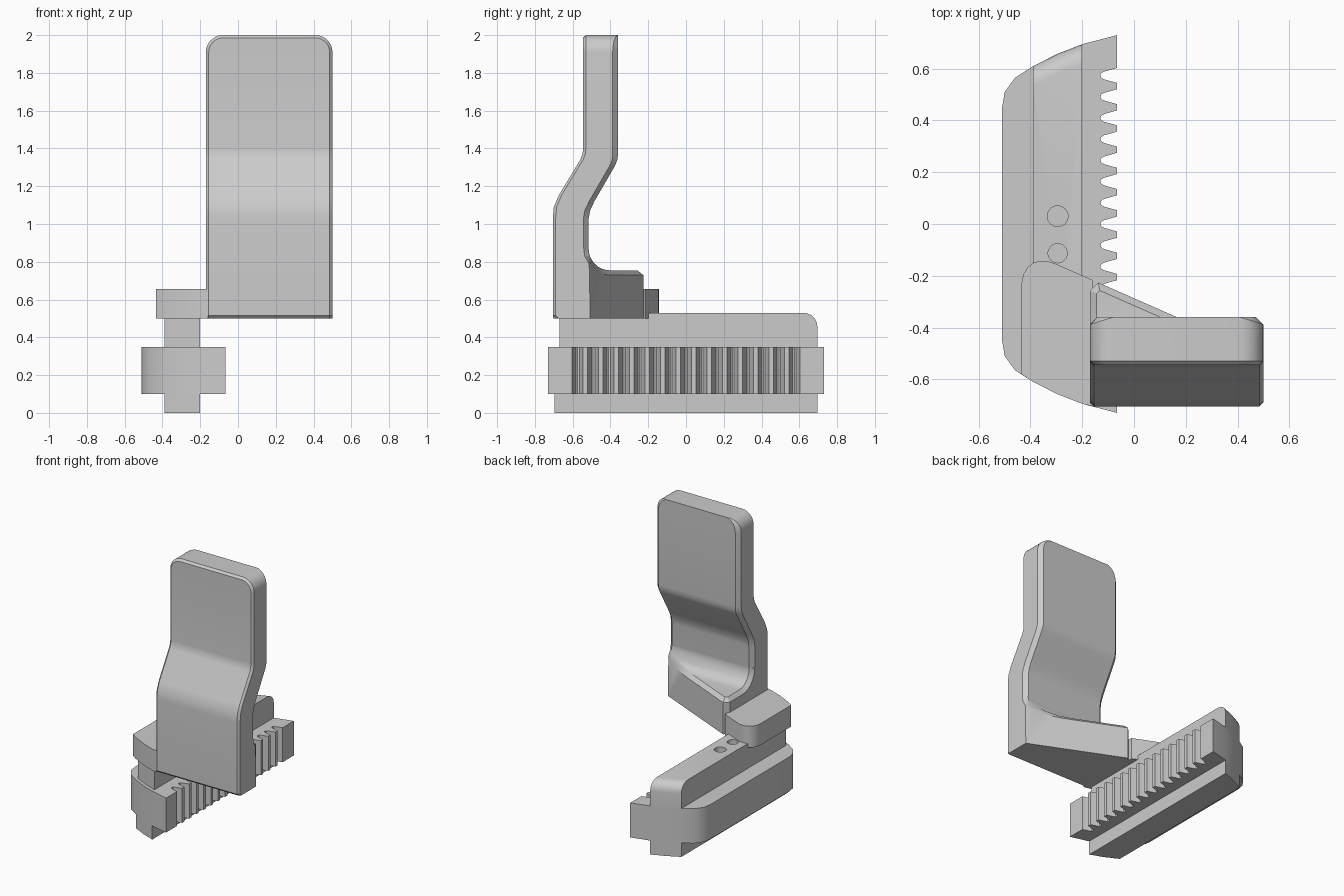
import bpy, bmesh
from math import sin, cos, pi, radians
from mathutils import Vector

if "Cube" in bpy.data.objects:
    bpy.data.objects.remove(bpy.data.objects["Cube"])


def finish(name, bm, smooth=True):
    bmesh.ops.recalc_face_normals(bm, faces=bm.faces)
    me = bpy.data.meshes.new(name)
    bm.to_mesh(me)
    bm.free()
    ob = bpy.data.objects.new(name, me)
    bpy.context.collection.objects.link(ob)
    if smooth:
        bpy.ops.object.select_all(action='DESELECT')
        ob.select_set(True)
        bpy.context.view_layer.objects.active = ob
        bpy.ops.object.shade_smooth_by_angle(angle=radians(28))
    return ob


def prism(pts, axis, lo, hi):
    """Extrude a 2D outline along z (outline in xy) or x (outline in yz)."""
    bm = bmesh.new()
    vs = [bm.verts.new((a, b, lo) if axis == 'z' else (lo, a, b)) for a, b in pts]
    f = bm.faces.new(vs)
    ext = bmesh.ops.extrude_face_region(bm, geom=[f])['geom']
    d = (0, 0, hi - lo) if axis == 'z' else (hi - lo, 0, 0)
    bmesh.ops.translate(bm, vec=d, verts=[g for g in ext if isinstance(g, bmesh.types.BMVert)])
    bmesh.ops.recalc_face_normals(bm, faces=bm.faces)
    return bm


# Toothed rack: curved back outline, round-bottomed notches on the +x side
half = [(-0.51, 0.45), (-0.50, 0.51), (-0.46, 0.565), (-0.39, 0.61),
        (-0.295, 0.658), (-0.2, 0.695), (-0.065, 0.73)]
notch = [(-0.065, 0.029), (-0.115, 0.015), (-0.126, 0.009), (-0.13, 0.0),
         (-0.126, -0.009), (-0.115, -0.015), (-0.065, -0.029)]
rack = list(half)
for k in range(7, -8, -1):
    rack += [(x, y + k * 0.082) for x, y in notch]
rack += [(x, -y) for x, y in reversed(half)]
finish("toothed_rack", prism(rack, 'z', 0.1, 0.35))

# Lower guide rail follows the rack ends
low = [(-0.39, 0.61), (-0.295, 0.658), (-0.2, 0.695)]
finish("lower_rail", prism(low + [(x, -y) for x, y in reversed(low)], 'z', 0.0, 0.11))

# Upper rail with a rounded back top edge and two sunk holes
bm = prism(low + [(x, -y + 0.025) for x, y in reversed(low)], 'z', 0.34, 0.53)
edges = [e for e in bm.edges if all(v.co.z > 0.5 and v.co.y > 0.5 for v in e.verts)
         and abs(e.verts[0].co.x - e.verts[1].co.x) > 0.01]
bmesh.ops.bevel(bm, geom=edges, offset=0.07, segments=5, profile=0.5, affect='EDGES')
rail = finish("upper_rail", bm)
for i, (y, r) in enumerate([(0.03, 0.04), (-0.113, 0.037)]):
    bpy.ops.mesh.primitive_cylinder_add(vertices=32, radius=r, depth=0.2,
                                        location=(-0.295, y, 0.53))
    cut = bpy.context.object
    cut.name = f"hole_cutter_{i}"
    cut.hide_render = True
    cut.hide_set(True)
    mod = rail.modifiers.new("hole", 'BOOLEAN')
    mod.object = cut
    mod.solver = 'EXACT'

# Bracket joining the rail to the upright plate
bracket = [(-0.16, -0.704), (-0.2, -0.695), (-0.295, -0.658), (-0.39, -0.61), (-0.435, -0.58),
           (-0.435, -0.23), (-0.428, -0.195), (-0.41, -0.165), (-0.385, -0.148),
           (-0.355, -0.142), (-0.325, -0.146), (-0.3, -0.155), (-0.16, -0.2166)]
finish("bracket", prism(bracket, 'z', 0.5, 0.655))

# Upright cranked plate: chamfered sections lofted up, round top corners
XL, XR, R, DF, DB = -0.17, 0.5, 0.09, 0.015, 0.028
stations = [(-.69, .5, -.515, .5), (-.705, .515, -.515, .515), (-.705, 1.03, -.515, 1.03),
            (-.70, 1.09, -.508, 1.07), (-.675, 1.15, -.485, 1.12), (-.56, 1.34, -.375, 1.31),
            (-.548, 1.37, -.363, 1.34), (-.545, 1.40, -.36, 1.37)]
rings = []
for yf, zf, yb, zb in stations:
    side = [(DF, yf, zf), (0, yf + DF, zf), (0, yb - DB, zb), (DB, yb, zb)]
    rings.append(side)
for i in range(9):
    a = pi / 2 * i / 8
    db = DB * cos(a)
    ring = []
    for d, y in [(DF, -.545), (0, -.545 + DF), (0, -.36 - db), (db, -.36)]:
        ring.append((R - (R - d) * cos(a), y, 2 - R + (R - d) * sin(a)))
    rings.append(ring)
bm = bmesh.new()
loops = []
for side in rings:
    left = [bm.verts.new((XL + i, y, z)) for i, y, z in side]
    right = [bm.verts.new((XR - i, y, z)) for i, y, z in side]
    loops.append(left + right[::-1])
for a, b in zip(loops, loops[1:]):
    for i in range(8):
        j = (i + 1) % 8
        bm.faces.new((a[i], a[j], b[j], b[i]))
for lp in (loops[0], loops[-1]):
    for i in range(3):
        bm.faces.new((lp[i], lp[i + 1], lp[6 - i], lp[7 - i]))
bmesh.ops.remove_doubles(bm, verts=bm.verts, dist=1e-5)
finish("upright_plate", bm)

# Gusset behind the plate: filleted profile trimmed on the diagonal, top edge chamfered
prof = [(-0.56, 0.5), (-0.56, 0.87), (-0.515, 0.87)]
for i in range(7):
    a = pi / 2 * i / 6
    prof.append((-0.405 - 0.11 * cos(a), 0.865 - 0.11 * sin(a)))
prof += [(-0.15, 0.755), (-0.15, 0.5)]
bm = prism(prof, 'x', XL, XR)
for co, no in [((-0.3, -0.155, 0), (0.44, 1, 0)), ((-0.155, -0.243, 0), (-1, 1, 0))]:
    bmesh.ops.bisect_plane(bm, geom=bm.verts[:] + bm.edges[:] + bm.faces[:],
                           plane_co=co, plane_no=Vector(no).normalized(), clear_outer=True)
    bmesh.ops.holes_fill(bm, edges=[e for e in bm.edges if e.is_boundary])
bmesh.ops.recalc_face_normals(bm, faces=bm.faces)
bm.normal_update()


def is_side(f):
    return abs(f.normal.x) > 0.1


def is_top(f):
    n = f.normal
    return abs(n.x) < 0.01 and n.z > -0.01 and n.y > -0.01 and f.calc_center_median().z < 0.8699


edges = [e for e in bm.edges if len(e.link_faces) == 2
         and sorted((is_side(f), is_top(f)) for f in e.link_faces) == [(False, True), (True, False)]]
bmesh.ops.bevel(bm, geom=edges, offset=0.026, segments=1, affect='EDGES', clamp_overlap=False)
finish("gusset", bm)
